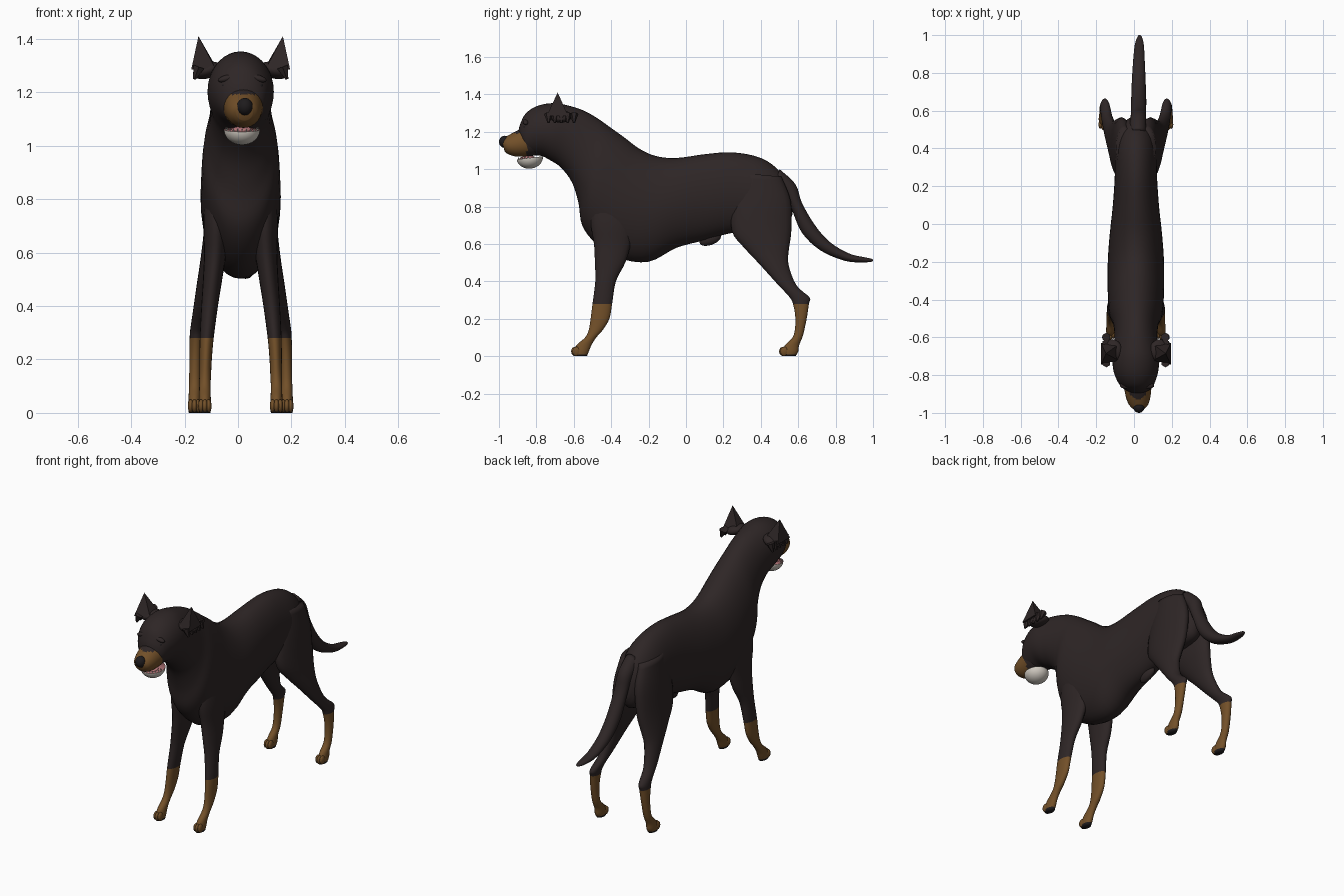
import bpy, bmesh, math
from mathutils import Vector, Matrix

if "Cube" in bpy.data.objects:
    bpy.data.objects.remove(bpy.data.objects["Cube"])

CX = 0.01  # middle of the body


def material(name, rgb):
    m = bpy.data.materials.new(name)
    m.use_nodes = True
    m.diffuse_color = (*rgb, 1)
    m.node_tree.nodes["Principled BSDF"].inputs["Base Color"].default_value = (*rgb, 1)
    return m


COAT = material("dark brown coat", (0.027, 0.019, 0.019))
TAN = material("tan markings", (0.17, 0.08, 0.022))
BLACK = material("black nose and pads", (0.013, 0.011, 0.012))
IVORY = material("ivory jaw", (0.62, 0.58, 0.52))
PINK = material("pink mouth", (0.5, 0.2, 0.21))


def finish(name, bm, mats, rule=None, smooth=True):
    bmesh.ops.recalc_face_normals(bm, faces=bm.faces)
    for f in bm.faces:
        f.smooth = smooth
        if rule:
            f.material_index = rule(f.calc_center_median(), f)
    me = bpy.data.meshes.new(name)
    bm.to_mesh(me)
    bm.free()
    for m in mats:
        me.materials.append(m)
    ob = bpy.data.objects.new(name, me)
    bpy.context.collection.objects.link(ob)
    return ob


def spline(a, b, c, d, t):
    return 0.5 * (2 * b + (c - a) * t + (2 * a - 5 * b + 4 * c - d) * t * t
                  + (3 * b - a - 3 * c + d) * t ** 3)


def loft(name, rows, mats, rule=None, side=1, steps=4, sides=28):
    """Rows: first edge y, z, second edge y, z, centre x, half width."""
    rows = [Vector(r) for r in rows]
    fine = []
    for i in range(len(rows) - 1):
        a, d = rows[max(i - 1, 0)], rows[min(i + 2, len(rows) - 1)]
        fine += [spline(a, rows[i], rows[i + 1], d, k / steps) for k in range(steps)]
    fine.append(rows[-1])
    bm = bmesh.new()
    rings = []
    for y1, z1, y2, z2, x, w in fine:
        ring = []
        for k in range(sides):
            ang = math.tau * k / sides
            t = (1 - math.cos(ang)) / 2
            ring.append(bm.verts.new((CX + side * (x + w * math.sin(ang)),
                                      y1 + (y2 - y1) * t, z1 + (z2 - z1) * t)))
        rings.append(ring)
    for r, q in zip(rings, rings[1:]):
        for k in range(sides):
            n = (k + 1) % sides
            bm.faces.new((r[k], r[n], q[n], q[k]))
    bm.faces.new(rings[0])
    bm.faces.new(rings[-1])
    return finish(name, bm, mats, rule)


def ball(name, pos, size, mat, tilt=0.0, axis="X"):
    bm = bmesh.new()
    bmesh.ops.create_uvsphere(bm, u_segments=20, v_segments=12, radius=1)
    bm.transform(Matrix.Translation(pos) @ Matrix.Rotation(tilt, 4, axis)
                 @ Matrix.Diagonal((*size, 1)))
    return finish(name, bm, [mat])


# Torso, neck and skull in one sweep from rump to brow
loft("body", [
    (.555, .90, .57, .76, 0, .03),
    (.50, .99, .53, .69, 0, .08),
    (.40, 1.06, .40, .67, 0, .108),
    (.25, 1.09, .25, .66, 0, .112),
    (.10, 1.08, .10, .62, 0, .122),
    (-.05, 1.06, -.05, .58, 0, .138),
    (-.16, 1.07, -.20, .505, 0, .148),
    (-.25, 1.11, -.36, .525, 0, .15),
    (-.33, 1.17, -.48, .60, 0, .147),
    (-.40, 1.22, -.555, .70, 0, .14),
    (-.47, 1.27, -.575, .82, 0, .122),
    (-.54, 1.31, -.61, .93, 0, .114),
    (-.61, 1.335, -.67, 1.01, 0, .116),
    (-.70, 1.353, -.73, 1.05, 0, .124),
    (-.79, 1.34, -.77, 1.07, 0, .118),
    (-.855, 1.30, -.81, 1.075, .003, .1),
    (-.885, 1.245, -.845, 1.08, .007, .078),
    (-.895, 1.21, -.87, 1.09, .01, .05)], [COAT], sides=36)

# Muzzle: coat at its root, tan lips and bridge
loft("muzzle", [
    (-.84, 1.235, -.80, 1.075, .007, .08),
    (-.89, 1.212, -.85, 1.068, .01, .072),
    (-.93, 1.192, -.91, 1.068, .012, .064),
    (-.965, 1.172, -.95, 1.08, .014, .05),
    (-.985, 1.155, -.97, 1.095, .014, .03)], [COAT, TAN],
    lambda c, f: int(c.y < -.85 and c.z < 1.192))
ball("nose", (.026, -.968, 1.146), (.03, .032, .033), BLACK, .3)

# Lower jaw bowl with the open mouth on top
bm = bmesh.new()
bmesh.ops.create_uvsphere(bm, u_segments=28, v_segments=16, radius=1)
cut = bmesh.ops.bisect_plane(bm, geom=bm.verts[:] + bm.edges[:] + bm.faces[:],
                             plane_co=(0, 0, .01), plane_no=(0, 0, 1), clear_outer=True)
bmesh.ops.contextual_create(bm, geom=[e for e in cut["geom_cut"]
                                      if isinstance(e, bmesh.types.BMEdge)])
bm.transform(Matrix.Translation((.015, -.835, 1.06)) @ Matrix.Rotation(.12, 4, "X")
             @ Matrix.Diagonal((.068, .07, .057, 1)))
finish("lower_jaw", bm, [IVORY, PINK], lambda c, f: int(len(f.verts) > 8))
ball("tongue", (.015, -.85, 1.06), (.04, .04, .012), PINK, .12)

# Teeth around the front of the jaw
bm = bmesh.new()
for k in range(11):
    a = math.pi * (1 + (k + .5) / 11)
    pos = (.015 + .06 * math.cos(a), -.835 + .061 * math.sin(a), 1.061 + .01 * math.sin(a))
    bmesh.ops.create_cone(bm, cap_ends=True, segments=6, radius1=.006, radius2=.001,
                          depth=.022, matrix=Matrix.Translation(pos))
finish("lower_teeth", bm, [IVORY], smooth=False)

# Tail
loft("tail", [
    (.50, 1.0, .47, .90, .01, .045),
    (.585, .92, .52, .87, .012, .042),
    (.62, .82, .565, .785, .014, .04),
    (.69, .70, .62, .66, .015, .04),
    (.77, .61, .72, .565, .015, .037),
    (.87, .55, .85, .51, .016, .031),
    (.95, .53, .945, .502, .018, .024),
    (.99, .522, .99, .505, .02, .012),
    (1.0, .516, 1.0, .51, .02, .004)], [COAT])

ball("sheath", (CX, .13, .625), (.025, .06, .03), COAT, .35)


def leg_colour(c, f):
    if c.z < .008:
        return 2
    return int(c.z < .28)


front_rows = [
    (-.50, .85, -.28, .85, .085, .045),
    (-.51, .72, -.27, .72, .09, .05),
    (-.492, .60, -.295, .60, .095, .042),
    (-.487, .50, -.325, .50, .105, .036),
    (-.485, .40, -.375, .40, .116, .031),
    (-.50, .28, -.395, .28, .127, .026),
    (-.51, .20, -.41, .20, .131, .023),
    (-.52, .14, -.445, .14, .133, .022),
    (-.54, .10, -.48, .10, .134, .021),
    (-.585, .06, -.505, .06, .134, .022),
    (-.60, .025, -.52, .025, .134, .024),
    (-.60, 0, -.53, 0, .134, .021)]
hind_rows = [
    (.30, .98, .51, .96, .06, .045),
    (.25, .83, .56, .83, .07, .055),
    (.245, .67, .563, .67, .085, .054),
    (.32, .57, .55, .57, .105, .046),
    (.395, .49, .548, .49, .125, .038),
    (.485, .39, .59, .38, .148, .03),
    (.55, .32, .66, .315, .162, .026),
    (.572, .28, .657, .28, .166, .025),
    (.585, .20, .645, .20, .17, .022),
    (.575, .11, .625, .11, .172, .021),
    (.53, .06, .605, .06, .173, .022),
    (.512, .025, .60, .025, .173, .024),
    (.515, 0, .585, 0, .173, .021)]

for side, label in ((1, "left"), (-1, "right")):
    # Legs with tan socks, dark pads and rounded toes
    for kind, rows in (("front", front_rows), ("hind", hind_rows)):
        loft(f"{label}_{kind}_leg", rows, [COAT, TAN, BLACK], leg_colour, side, sides=20)
        toe_y, foot_x = rows[-2][0] + .008, CX + side * rows[-2][4]
        for k in (-1, 0, 1):
            ball(f"{label}_{kind}_toe", (foot_x + k * .014, toe_y + abs(k) * .006, .026),
                 (.011, .022, .025), TAN)
    # Upright pointed ear
    bm = bmesh.new()
    base = [bm.verts.new((CX + side * x, y, z)) for x, y, z in
            ((.095, -.72, 1.29), (.185, -.745, 1.285), (.185, -.63, 1.285), (.095, -.64, 1.30))]
    tip = bm.verts.new((CX + side * .158, -.686, 1.41))
    for k in range(4):
        bm.faces.new((base[k], base[(k + 1) % 4], tip))
    bm.faces.new(base)
    finish(f"{label}_ear", bm, [COAT], smooth=False)
    # Folded ear base and the ragged flap below it
    ball(f"{label}_ear_root", (CX + side * .125, -.67, 1.282), (.055, .06, .03), COAT,
         side * .3, "Y")
    bm = bmesh.new()
    for k in range(5):
        y = -.735 + k * .034
        bmesh.ops.create_cone(bm, cap_ends=True, segments=6, radius1=.006, radius2=.024,
                              depth=.05, matrix=Matrix.Translation((CX + side * .165, y, 1.272))
                              @ Matrix.Rotation(-side * .35, 4, "Y"))
    finish(f"{label}_ear_flap", bm, [COAT], smooth=False)
    # Eyes set under the brow
    ball(f"{label}_eye", (.016 + side * .062, -.858, 1.225), (.016, .012, .011), BLACK)
    ball(f"{label}_brow", (.016 + side * .058, -.856, 1.252), (.034, .016, .013), COAT,
         side * .25, "Y")
